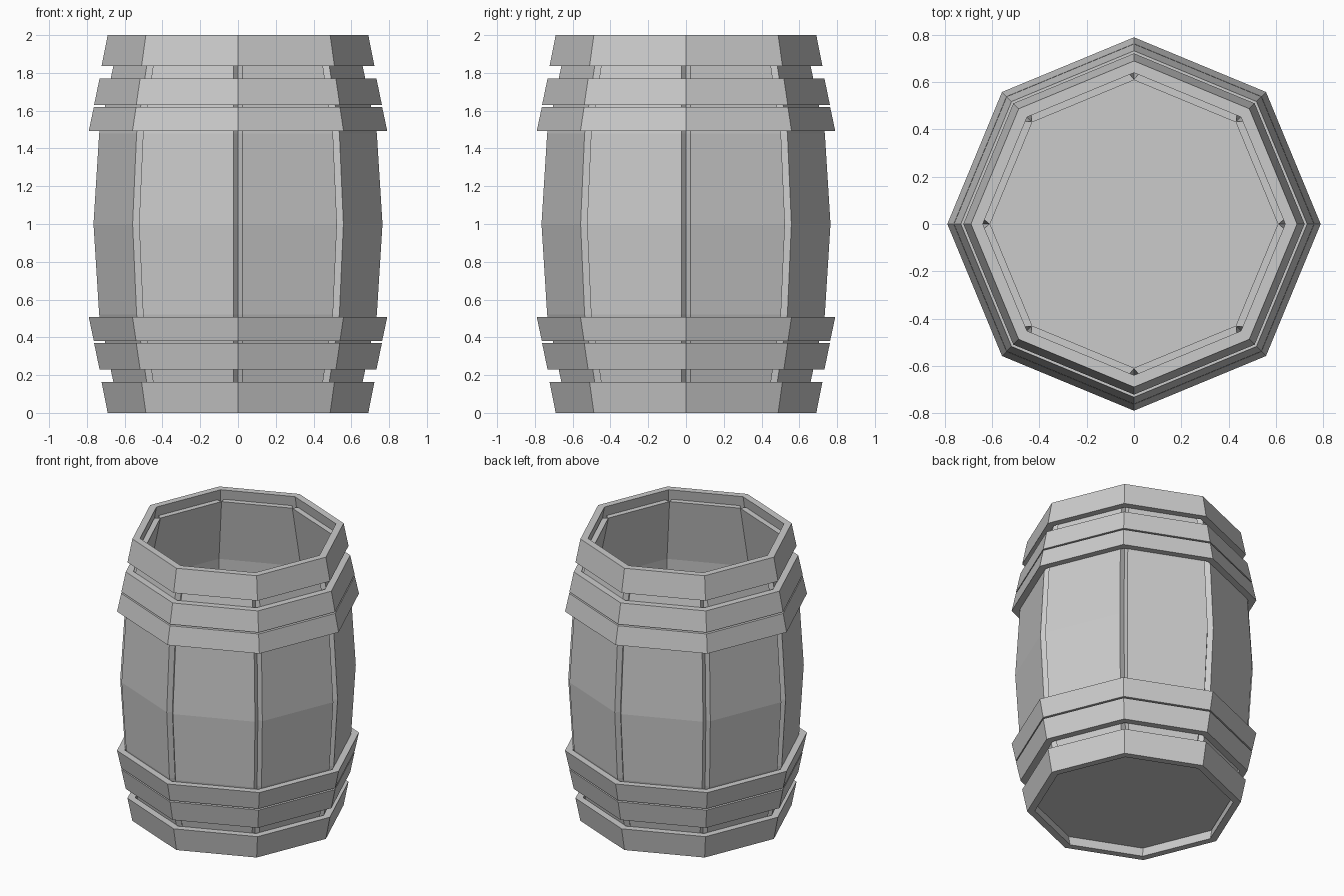
import bpy, bmesh
from math import cos, sin, pi
from mathutils import Vector

if "Cube" in bpy.data.objects:
    bpy.data.objects.remove(bpy.data.objects["Cube"])

SIDES = 8


def corner(r, i):
    a = 2 * pi * i / SIDES
    return Vector((r * cos(a), r * sin(a), 0))


def octagon(r, z):
    return [corner(r, i) + Vector((0, 0, z)) for i in range(SIDES)]


def grooved(r, z, gap=0.026, depth=0.038):
    """Octagon outline with a V groove cut at each corner."""
    pts = []
    for i in range(SIDES):
        c = corner(r, i)
        before = (corner(r, i - 1) - c).normalized() * gap
        after = (corner(r, i + 1) - c).normalized() * gap
        pts += [p + Vector((0, 0, z))
                for p in (c + before, corner(r - depth, i), c + after)]
    return pts


def bridge(bm, a, b):
    n = len(a)
    for i in range(n):
        j = (i + 1) % n
        bm.faces.new((a[i], a[j], b[j], b[i]))


def finish(name, bm):
    bmesh.ops.recalc_face_normals(bm, faces=bm.faces)
    mesh = bpy.data.meshes.new(name)
    bm.to_mesh(mesh)
    bm.free()
    ob = bpy.data.objects.new(name, mesh)
    bpy.context.collection.objects.link(ob)
    return ob


def add_ring(bm, pts):
    return [bm.verts.new(p) for p in pts]


# Hoops: tapered octagonal bands, mirrored to the top half
def hoop(name, z0, r0, z1, r1, thick=0.05):
    bm = bmesh.new()
    section = [(r0, z0), (r1, z1), (r1 - thick, z1), (r0 - thick, z0)]
    rings = [add_ring(bm, octagon(r, z)) for r, z in section]
    for k in range(4):
        bridge(bm, rings[k], rings[(k + 1) % 4])
    finish(name, bm)


HOOPS = [("end_hoop", 0.0, 0.69, 0.163, 0.722),
         ("middle_hoop", 0.23, 0.733, 0.37, 0.762),
         ("inner_hoop", 0.38, 0.763, 0.507, 0.79)]
for name, z0, r0, z1, r1 in HOOPS:
    hoop("lower_" + name, z0, r0, z1, r1)
    hoop("upper_" + name, 2 - z0, r0, 2 - z1, r1)

# Staves: bulging wall with grooves outside and a plain octagon inside
half = [(0.07, 0.65), (0.52, 0.745), (1.0, 0.775)]
profile = half + [(2 - z, r) for z, r in half[-2::-1]]
bm = bmesh.new()
outer = [add_ring(bm, grooved(r, z)) for z, r in profile]
inner = [add_ring(bm, octagon(r - 0.041, z)) for z, r in profile]
for rings in (outer, inner):
    for a, b in zip(rings, rings[1:]):
        bridge(bm, a, b)
# end caps between the grooved outline and the inner octagon
for o, n in ((outer[0], inner[0]), (outer[-1], inner[-1])):
    for i in range(SIDES):
        j = (i + 1) % SIDES
        bm.faces.new((o[3 * i + 1], o[3 * i + 2], o[3 * j], o[3 * j + 1], n[j], n[i]))
finish("staves", bm)

# Floor: octagonal board set up inside the bottom hoop
bm = bmesh.new()
low = add_ring(bm, octagon(0.65, 0.065))
high = add_ring(bm, octagon(0.615, 0.09))
bridge(bm, low, high)
bm.faces.new(low)
bm.faces.new(high)
finish("floor_board", bm)
